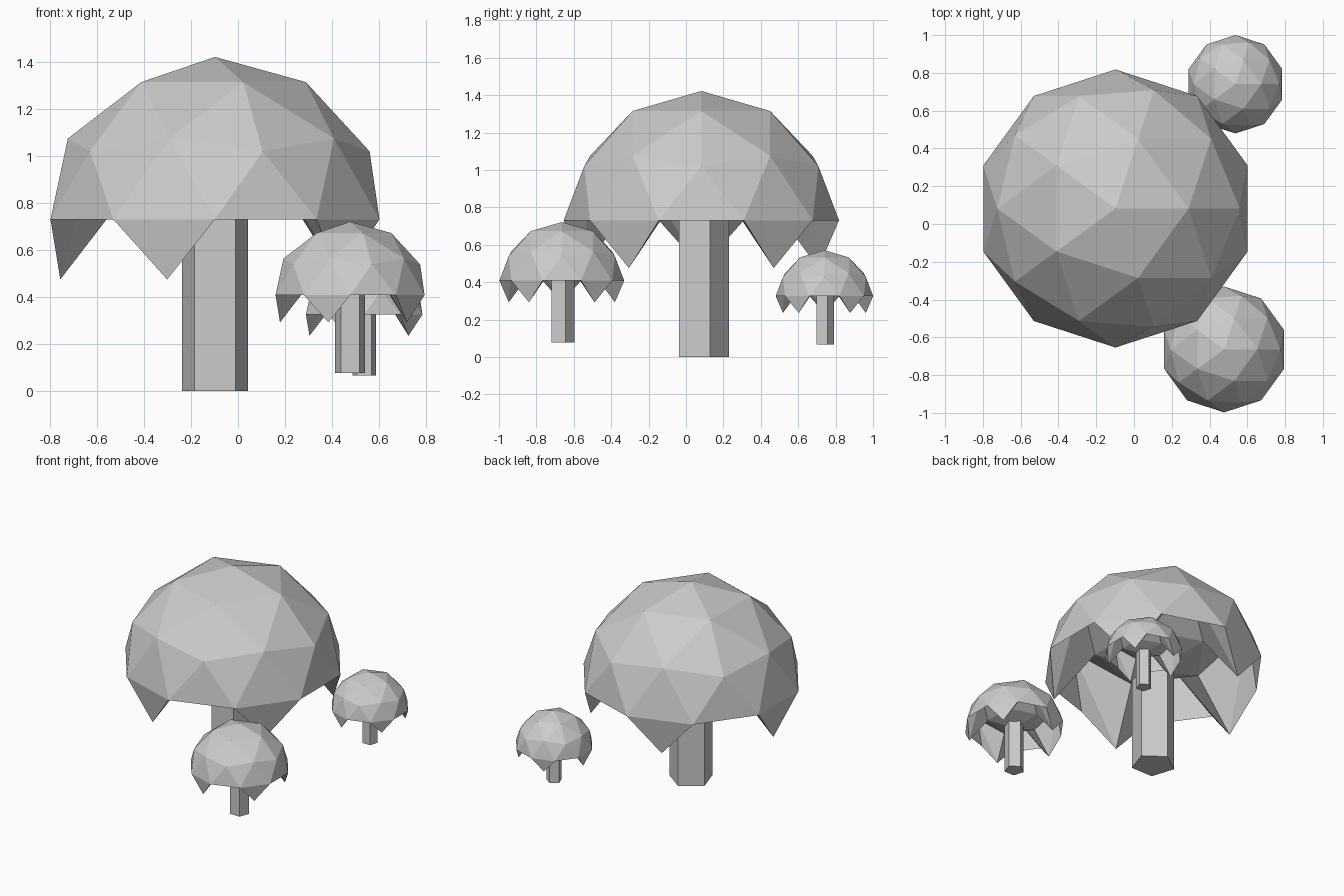
import bpy, bmesh, math

if "Cube" in bpy.data.objects:
    bpy.data.objects.remove(bpy.data.objects["Cube"])

# Icosphere ring height -> new height; the underside is pushed up into the cap,
# leaving the lower ring as five hanging teeth
RINGS = {1.0: 1.422, 0.8507: 1.315, 0.5257: 1.075, 0.4472: 1.02, 0.0: 0.731,
         -0.4472: 0.475, -0.5257: 1.055, -0.8507: 0.827, -1.0: 0.715}
RADIUS = 0.736


def finish(name, bm, loc, scale):
    bmesh.ops.recalc_face_normals(bm, faces=bm.faces[:])
    mesh = bpy.data.meshes.new(name)
    bm.to_mesh(mesh)
    bm.free()
    obj = bpy.data.objects.new(name, mesh)
    obj.location = loc
    obj.scale = (scale,) * 3
    bpy.context.collection.objects.link(obj)


def cap(name, loc, scale):
    # Closed icosphere with its rings moved to the new heights
    bm = bmesh.new()
    bmesh.ops.create_icosphere(bm, subdivisions=2, radius=1)
    for v in bm.verts:
        ring = min(RINGS, key=lambda z: abs(z - v.co.z))
        v.co.x *= RADIUS
        v.co.y *= RADIUS
        v.co.z = RINGS[ring]
    finish(name, bm, loc, scale)


def stem(name, loc, scale):
    # Five-sided post with a flat side to the front
    bm = bmesh.new()
    ring = [(0.147 * math.cos(math.radians(90 + 72 * i)),
             0.147 * math.sin(math.radians(90 + 72 * i))) for i in range(5)]
    bottom = [bm.verts.new((x, y, 0)) for x, y in ring]
    top = [bm.verts.new((x, y, 0.85)) for x, y in ring]
    bm.faces.new(bottom[::-1])
    bm.faces.new(top)
    for i in range(5):
        j = (i + 1) % 5
        bm.faces.new((bottom[i], bottom[j], top[j], top[i]))
    finish(name, bm, loc, scale)


# One large and two small mushrooms
for label, loc, scale in (
    ("large", (-0.098, 0.082, 0), 1.0),
    ("front_small", (0.477, -0.664, 0.077), 0.453),
    ("back_small", (0.537, 0.74, 0.067), 0.354),
):
    cap(label + "_mushroom_cap", loc, scale)
    stem(label + "_mushroom_stem", loc, scale)
